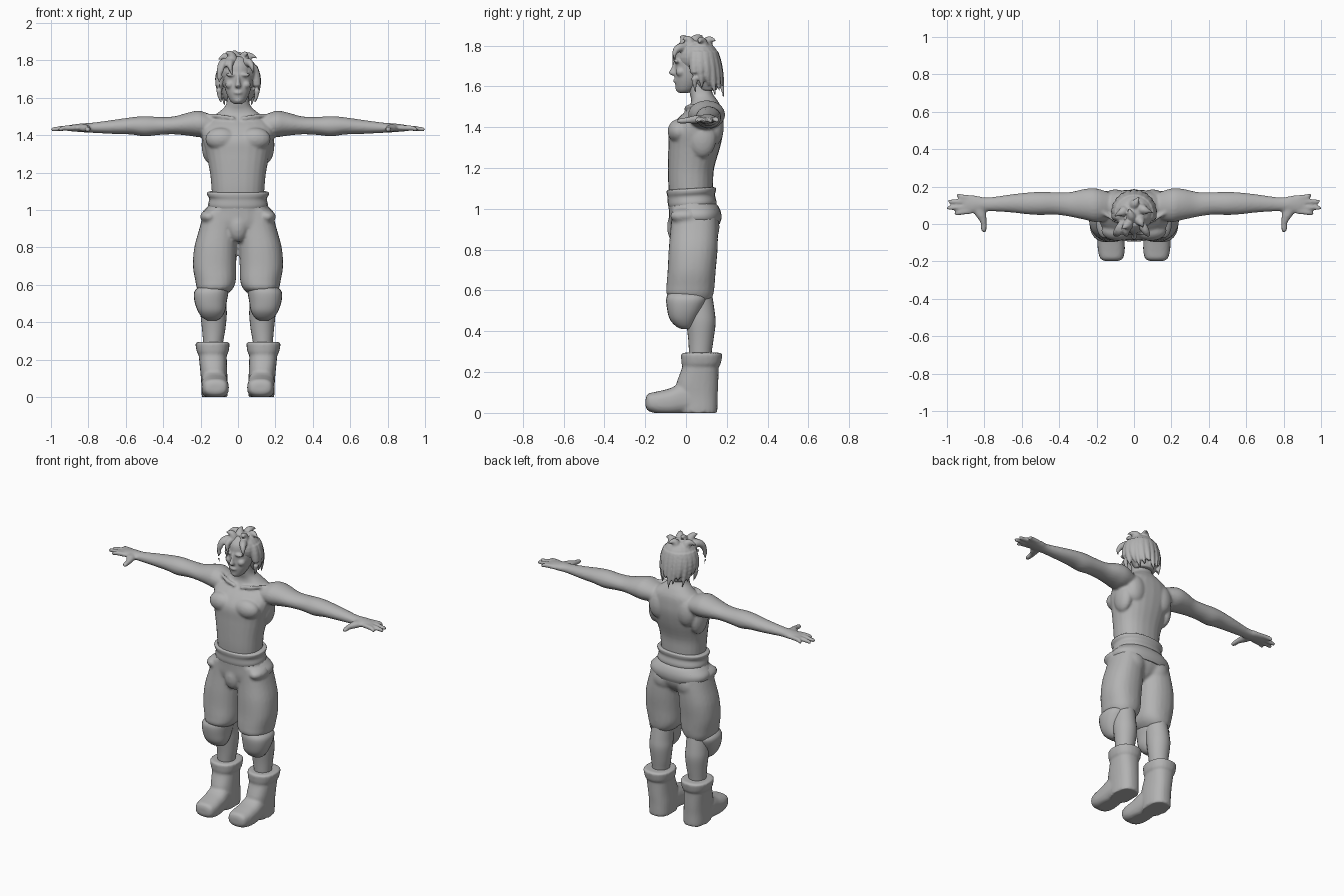
import bpy
import bmesh
import math
from mathutils import Matrix, Vector

default_cube = bpy.data.objects.get("Cube")
if default_cube:
    bpy.data.objects.remove(default_cube, do_unlink=True)

grey = bpy.data.materials.new("plain_grey")
grey.use_nodes = True
TONE = (0.45, 0.45, 0.45, 1)
grey.diffuse_color = TONE
grey.node_tree.nodes["Principled BSDF"].inputs["Base Color"].default_value = TONE

CM = 0.01  # all part sizes below are in hundredths of a unit
SIDES = 24


def smooth_rows(rows, steps=4):
    """Catmull-Rom interpolation through rows of numbers."""
    out = []
    for i in range(len(rows) - 1):
        before = rows[max(i - 1, 0)]
        after = rows[min(i + 2, len(rows) - 1)]
        for k in range(steps):
            t = k / steps
            row = []
            for a, b, c, d in zip(before, rows[i], rows[i + 1], after):
                row.append(b + t * (c - a) / 2
                           + t * t * (a - 2.5 * b + 2 * c - d / 2)
                           + t ** 3 * (1.5 * (b - c) + (d - a) / 2))
            out.append(row)
    return out + [rows[-1]]


def skin(bm, rings):
    """Join rings of points into a closed skin."""
    rings = [[bm.verts.new(p * CM) for p in ring] for ring in rings]
    for low, high in zip(rings, rings[1:]):
        for i in range(len(low)):
            j = (i + 1) % len(low)
            bm.faces.new((low[i], low[j], high[j], high[i]))
    bm.faces.new(rings[0][::-1])
    bm.faces.new(rings[-1])


def loft(bm, axis, rows, power=2.0):
    """Rows: place along axis, two centre values, two radii."""
    rings = []
    for place, ca, cb, ra, rb in smooth_rows(rows):
        ring = []
        for i in range(SIDES):
            angle = math.tau * i / SIDES
            c, s = math.cos(angle), math.sin(angle)
            a = ca + max(ra, 0.1) * math.copysign(abs(c) ** (2 / power), c)
            b = cb + max(rb, 0.1) * math.copysign(abs(s) ** (2 / power), s)
            point = {"x": (place, a, b), "y": (a, place, b), "z": (a, b, place)}
            ring.append(Vector(point[axis]))
        rings.append(ring)
    skin(bm, rings)


def blob(bm, centre, radii):
    place = Matrix.Translation(Vector(centre) * CM)
    size = Matrix.Diagonal((*(Vector(radii) * CM), 1))
    bmesh.ops.create_uvsphere(bm, u_segments=20, v_segments=12, radius=1,
                              matrix=place @ size)


def lock(bm, start, bend, tip, radius):
    """Curved, pointed strand of hair."""
    start, bend, tip = Vector(start), Vector(bend), Vector(tip)
    rings = []
    for k in range(9):
        t = k / 8
        centre = start * (1 - t) ** 2 + bend * 2 * t * (1 - t) + tip * t * t
        way = (bend - start) * (1 - t) + (tip - bend) * t
        turn = way.to_track_quat("Z", "Y")
        r = radius * (1 - t ** 1.6) + 0.12
        rings.append([centre + turn @ Vector((r * math.cos(a), r * math.sin(a), 0))
                      for a in (math.tau * i / 10 for i in range(10))])
    skin(bm, rings)


def mirror(bm):
    copy = bmesh.ops.duplicate(bm, geom=bm.verts[:] + bm.edges[:] + bm.faces[:])
    for v in copy["geom"]:
        if isinstance(v, bmesh.types.BMVert):
            v.co.x = -v.co.x


def finish(name, bm, voxel=0.0, relax=3):
    """Make the object; a voxel size fuses its pieces into one surface."""
    bmesh.ops.recalc_face_normals(bm, faces=bm.faces[:])
    mesh = bpy.data.meshes.new(name)
    bm.to_mesh(mesh)
    bm.free()
    mesh.materials.append(grey)
    obj = bpy.data.objects.new(name, mesh)
    bpy.context.collection.objects.link(obj)
    bpy.ops.object.select_all(action="DESELECT")
    obj.select_set(True)
    bpy.context.view_layer.objects.active = obj
    bpy.ops.object.shade_smooth_by_angle(angle=math.radians(50))
    if voxel:
        fuse = obj.modifiers.new("fuse", "REMESH")
        fuse.mode, fuse.voxel_size, fuse.use_smooth_shade = "VOXEL", voxel, True
        soften = obj.modifiers.new("soften", "SMOOTH")
        soften.factor, soften.iterations = 0.5, relax
    return obj


# Bare upper body: arms, hands, chest and neck
bm = bmesh.new()
loft(bm, "x", [(12, 9.5, 145, 7, 5), (20, 10, 146, 9, 7), (26, 10.5, 146, 8.3, 6.3),
               (34, 10.5, 145.3, 6.6, 4.8), (42, 11, 145, 6, 4.8), (50, 11, 144.8, 6.2, 5.4),
               (57, 11, 145, 5.8, 4.6), (66, 11, 144.5, 4.8, 3.8), (78, 10.5, 144, 3.7, 2.7),
               (84, 10.5, 144, 4.6, 2.3), (90, 10.5, 143.8, 5, 1.6), (92, 10.5, 143.6, 4, 1)])
for root, end, tip in ((6.8, 5.5, 96), (9.2, 8.6, 100), (11.7, 12, 99.5), (14, 15.3, 95)):
    loft(bm, "x", [(87, root, 144, 1.4, 1.4), (93, (root + end) / 2, 143.8, 1.4, 1.4),
                   (tip - 1, end, 143.2, 1.1, 1.1), (tip, end, 143.2, 0.6, 0.6)])
loft(bm, "y", [(10, 83, 144, 3, 2), (5, 82, 143.8, 3, 2), (1, 80.5, 143.4, 1.7, 1.6),
               (-3, 80.3, 143, 1.5, 1.3), (-4.5, 80, 143, 0.7, 0.7)])
blob(bm, (9, -3.5, 138), (8.5, 5.5, 6))       # chest muscle
blob(bm, (10, 14, 140), (6.5, 4.5, 9))        # shoulder blade
blob(bm, (15, 8, 135), (4.5, 7, 10))          # side muscle
loft(bm, "x", [(2, 0, 149, 1, 1), (9, 1.5, 150, 1.2, 1.2), (18, 7, 151, 1, 1)])
mirror(bm)
loft(bm, "z", [(103, 0, 2.5, 13.5, 10.5), (112, 0, 2.3, 14.2, 11), (120, 0, 2.5, 15, 11.3),
               (130, 0, 4, 17, 12.7), (138, 0, 5, 19, 13.3), (144, 0, 7, 19, 11.3),
               (149, 0, 9.3, 15, 8.3), (153, 0, 9, 9.5, 6.5), (157, 0, 7.3, 6.2, 5.6),
               (166, 0, 5.5, 5.5, 5.5)], 2.3)
finish("upper_body", bm, 0.008)

# Baggy trousers
bm = bmesh.new()
loft(bm, "z", [(100, 9, 4, 9, 11), (90, 10.5, 4, 10.2, 11.6), (80, 12, 3.5, 11.4, 12),
               (70, 12.5, 2.8, 11.6, 11.8), (62, 12, 2.2, 10.8, 11.8), (58, 12.3, 2, 9.6, 11.4),
               (55, 12.8, 3.5, 7, 8.5)], 2.3)
blob(bm, (9, 8.5, 91), (8.5, 8, 9))           # seat
blob(bm, (15.5, 0, 96.5), (4.8, 8, 3.5))      # hip pocket fold
mirror(bm)
loft(bm, "z", [(107, 0, 2.5, 15, 11.3), (100, 0, 3.3, 16.5, 11.8), (92, 0, 4, 18, 12),
               (86, 0, 4, 9, 9), (83, 0, 4, 4, 5)], 2.2)
blob(bm, (0, -4.5, 91), (5.5, 4.8, 8))
finish("trousers", bm, 0.01)

# Waistband with a rolled rim, and the hip sash
bm = bmesh.new()
loft(bm, "z", [(101, 0, 3.2, 15.5, 11.5), (103, 0, 3, 16, 11.9), (106, 0, 2.6, 15.4, 11.6),
               (108, 0, 2.6, 16.4, 12), (109.5, 0, 2.6, 16.4, 12), (110, 0, 2.5, 14.5, 11)], 2.3)
for v in bm.verts:
    v.co.z += 0.06 * (v.co.y - 0.03)
finish("waistband", bm)
bm = bmesh.new()
loft(bm, "z", [(92.5, 0, 5.5, 17, 11), (95, 0, 5.3, 19.6, 12), (98, 0, 5.2, 19.6, 12),
               (101, 0, 4.5, 17, 11.5), (103, 0, 4, 15, 10)], 2.3)
finish("hip_sash", bm)

# Knee pads, calves
bm = bmesh.new()
loft(bm, "z", [(59, 13, 0, 8, 8.5), (56, 14.3, 0.3, 9.2, 10), (51, 14.6, -0.5, 8.6, 8.8),
               (46, 14.2, -1.2, 7.3, 6.8), (42.5, 14, -0.8, 5, 4.2), (41, 14, 0, 2.5, 2)], 2.3)
mirror(bm)
finish("knee_pads", bm)
bm = bmesh.new()
loft(bm, "z", [(60, 12.5, 5, 6.5, 7.5), (50, 13, 6.5, 6.8, 7.5), (44, 13, 7.3, 7, 7.2),
               (36, 13, 7.3, 6.2, 6.2), (29, 13.3, 7, 5.3, 5.5), (22, 13.3, 7, 5, 5)])
mirror(bm)
finish("calves", bm)

# Boots, with toe cap, sole flattened on the ground and turned-over cuff
bm = bmesh.new()
loft(bm, "z", [(26, 13.5, 7.4, 7.8, 9), (22, 13.5, 7, 7.5, 9), (14, 13, 5.5, 7.2, 10.3),
               (8, 12.6, 5.5, 7.1, 10), (2, 12.5, 5.8, 7, 9.6), (0, 12.5, 5.8, 6.8, 9.4)], 2.4)
loft(bm, "y", [(-19.8, 12, 5, 3.5, 2), (-18.5, 12, 5.2, 6, 4.2), (-14, 12.1, 5, 7.2, 5.5),
               (-8, 12.4, 5.5, 7.2, 6.5), (-2, 12.6, 7, 7, 7.5), (6, 12.8, 7, 6.5, 7)], 2.6)
loft(bm, "z", [(22.5, 13.5, 7.2, 7.4, 8.8), (24, 13.5, 7.4, 8.4, 9.6), (27, 13.6, 7.6, 9, 10),
               (29, 13.6, 7.7, 9, 10), (29.5, 13.6, 7.7, 7.5, 8.5)], 2.3)
mirror(bm)
for v in bm.verts:
    v.co.z = max(v.co.z, 0.0)
finish("boots", bm, 0.008, 2)

# Head with brow, nose, lips and chin
bm = bmesh.new()
blob(bm, (3.6, -4.6, 172.3), (3, 1.4, 1))     # brow
blob(bm, (4.3, -2.6, 167), (2.5, 2.5, 2.2))   # cheek
blob(bm, (8, 4.5, 169), (1.3, 2, 3))          # ear
mirror(bm)
loft(bm, "z", [(156.8, 0, -1.2, 2.3, 2.6), (158.5, 0, 0, 4.2, 4.8), (163, 0, 1.7, 6.4, 7.2),
               (168, 0, 3, 7.6, 8.3), (173, 0, 4, 8, 9.3), (178, 0, 4.5, 7.8, 9), (182, 0, 5, 5, 6)])
loft(bm, "z", [(165.3, 0, -5.6, 1, 1), (166.5, 0, -6.2, 1.6, 2.4), (169, 0, -5.4, 1, 1.9),
               (173, 0, -4.5, 0.9, 1.2)])
blob(bm, (0, -5, 162.7), (2.4, 1.3, 1))
blob(bm, (0, -3.6, 158.8), (2.2, 1.6, 1.5))
finish("head", bm, 0.006, 3)

# Layered hair: scalp mass, hanging locks, fringe and crown spikes
bm = bmesh.new()
blob(bm, (0, 5.8, 174), (10.3, 10.2, 8.8))
loft(bm, "z", [(176, 0, 7, 10, 9.3), (168, 0, 8.8, 10, 7.5), (162, 0, 9.8, 8.6, 6),
               (158, 0, 10.5, 6.5, 4.5)])
for i in range(13):
    angle = math.radians(-12 + 17 * i)
    c, s = math.cos(angle), math.sin(angle)
    drop = 156 + 2.5 * (i % 3) - 2 * s
    lock(bm, (7.5 * c, 6 + 7 * s, 176), (12.3 * c, 6 + 11 * s, 167),
         (9 * c, 7 + 11.5 * s, drop), 3)
for x, bend, tip, drop in ((-5, -10, -8.5, 169), (-3, -6, -2.5, 171), (4, 8, 8, 172), (-6, -11.5, -9.5, 163)):
    lock(bm, (x, 0, 179), (bend, -7, 180), (tip, -5.5, drop), 2.3)
for x, y, tip_x, tip_y, top in ((-3, 0, -7, -3, 184), (-1, 3, -3, 9, 184.5), (3, 2, 5, -2, 183),
                                (4, 8, 10.5, 6, 181), (-5, 7, -11, 4, 180), (0, 10, 3, 15, 182)):
    lock(bm, (x, y, 178), (x, y, 185), (tip_x, tip_y, top), 3.2)
finish("hair", bm, 0.006, 1)
